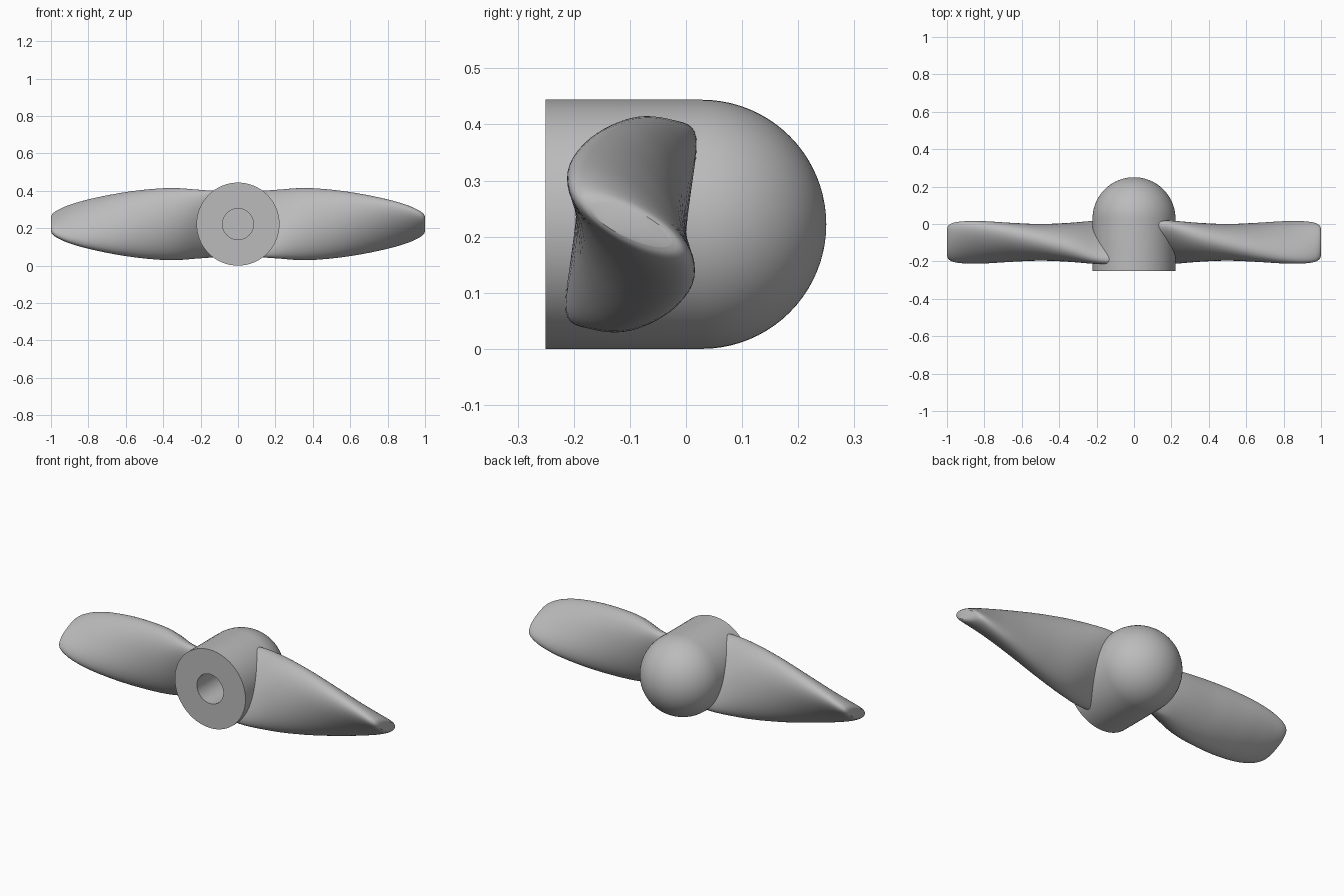
import bpy, bmesh
from math import sin, cos, asin, pi, radians
from mathutils import Vector, Matrix

if "Cube" in bpy.data.objects:
    bpy.data.objects.remove(bpy.data.objects["Cube"], do_unlink=True)

AXIS_Z = 0.222      # height of the shaft axis
BLADE_Y = -0.098    # blade centre along the shaft
HUB_R = 0.222

grey = bpy.data.materials.new("plain_grey")
grey.use_nodes = True
colour = (0.5, 0.5, 0.5, 1)
grey.diffuse_color = colour
grey.node_tree.nodes["Principled BSDF"].inputs["Base Color"].default_value = colour


def finish(name, bm):
    bmesh.ops.remove_doubles(bm, verts=bm.verts, dist=1e-5)
    bmesh.ops.recalc_face_normals(bm, faces=bm.faces)
    mesh = bpy.data.meshes.new(name)
    bm.to_mesh(mesh)
    bm.free()
    mesh.materials.append(grey)
    obj = bpy.data.objects.new(name, mesh)
    bpy.context.collection.objects.link(obj)
    bpy.ops.object.select_all(action="DESELECT")
    obj.select_set(True)
    bpy.context.view_layer.objects.active = obj
    bpy.ops.object.shade_smooth_by_angle(angle=radians(40))
    return obj


def catmull(a, b, c, d, t):
    return (2 * b + (c - a) * t + (2 * a - 5 * b + 4 * c - d) * t ** 2
            + (3 * b - a - 3 * c + d) * t ** 3) / 2


# Hub: lathed profile of bore, flat front, barrel and round nose
bm = bmesh.new()
dome_y = 0.25 - HUB_R
profile = [(0, 0), (0.083, 0), (0.083, -0.25), (HUB_R, -0.25)]
profile += [(HUB_R * cos(i * pi / 40), dome_y + HUB_R * sin(i * pi / 40)) for i in range(21)]
verts = [bm.verts.new((r, y, AXIS_Z)) for r, y in profile]
edges = [bm.edges.new(pair) for pair in zip(verts, verts[1:])]
bmesh.ops.spin(bm, geom=verts + edges, cent=(0, 0, AXIS_Z), axis=(0, 1, 0),
               angle=2 * pi, steps=64, use_merge=True)
finish("hub", bm)

# Blade stations: distance out, half depth, half height, lean of the section
stations = [Vector(s) for s in (
    (0.10, 0.118, 0.176, 0.80), (0.20, 0.116, 0.183, 0.72), (0.35, 0.104, 0.193, 0.30),
    (0.50, 0.098, 0.184, -0.08), (0.65, 0.104, 0.163, -0.42), (0.80, 0.113, 0.132, -0.64),
    (0.90, 0.113, 0.103, -0.72), (0.96, 0.106, 0.077, -0.74), (0.99, 0.092, 0.057, -0.74),
    (1.00, 0.072, 0.040, -0.74))]
SIDES, STEPS = 48, 5


def build_blade(name, turn):
    bm = bmesh.new()
    pts = [stations[0]] + stations + [stations[-1]]
    sections = [catmull(*pts[i:i + 4], k / STEPS)
                for i in range(len(stations) - 1) for k in range(STEPS)]
    sections.append(stations[-1])
    rings = []
    for x, depth, height, lean in sections:
        ring = []
        for k in range(SIDES):
            a = 2 * pi * k / SIDES
            ring.append(bm.verts.new((min(x, 1), depth * cos(a), height * sin(a + asin(lean)))))
        rings.append(ring)
    for r0, r1 in zip(rings, rings[1:]):
        for k in range(SIDES):
            n = (k + 1) % SIDES
            bm.faces.new((r0[k], r0[n], r1[n], r1[k]))
    bm.faces.new(rings[0])
    bm.faces.new(rings[-1])
    place = Matrix.Translation((0, BLADE_Y, AXIS_Z)) @ Matrix.Rotation(turn, 4, "Y")
    bmesh.ops.transform(bm, matrix=place, verts=bm.verts)
    finish(name, bm)


build_blade("left_blade", 0)
build_blade("right_blade", pi)
